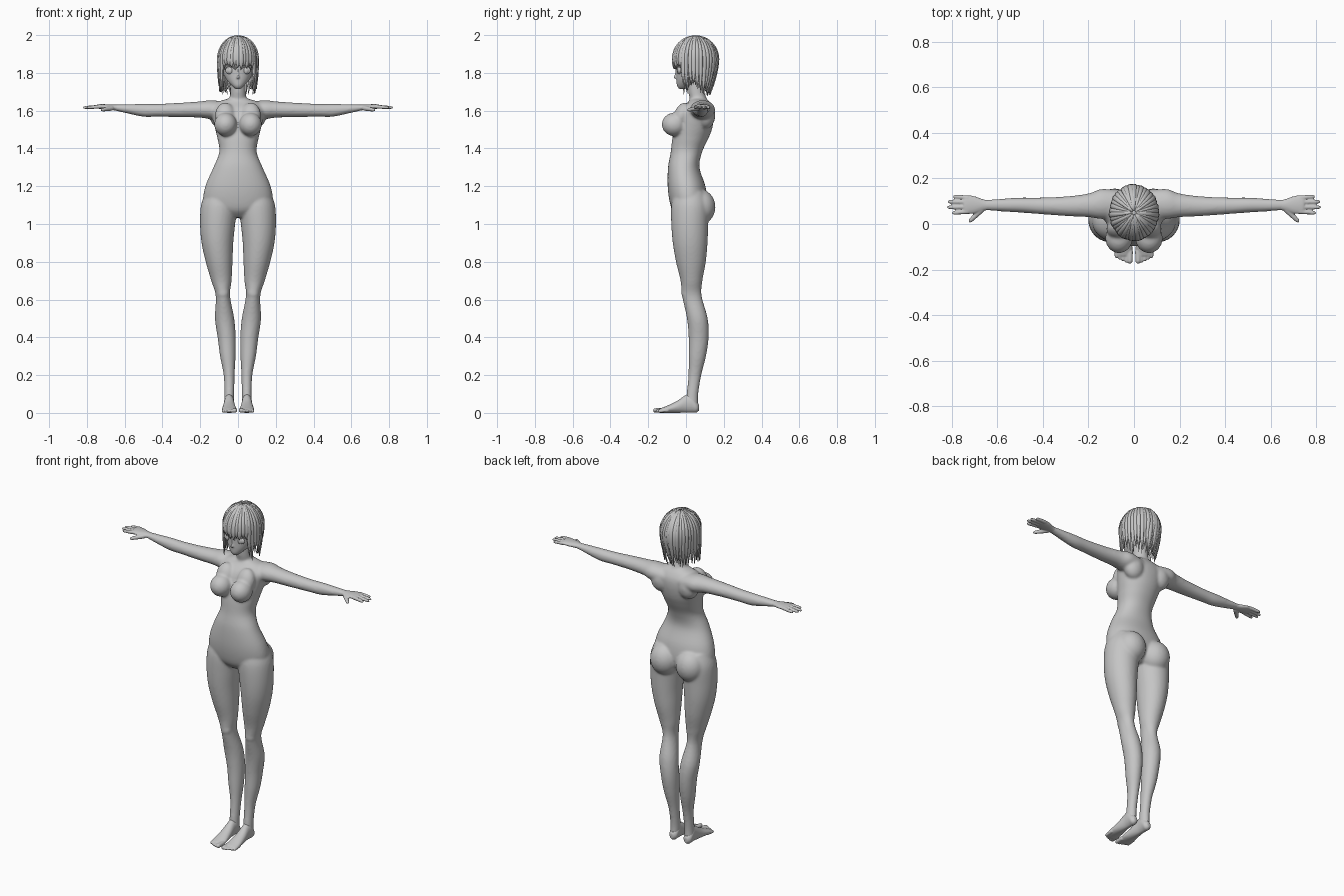
import bpy, bmesh, math, random
from mathutils import Vector, Matrix

if "Cube" in bpy.data.objects:
    bpy.data.objects.remove(bpy.data.objects["Cube"])

random.seed(4)
grey = bpy.data.materials.new("plain grey")
grey.diffuse_color = (0.56, 0.56, 0.56, 1)
grey.use_nodes = True
grey.node_tree.nodes["Principled BSDF"].inputs["Base Color"].default_value = grey.diffuse_color

AXES = {'z': ((1, 0, 0), (0, 1, 0)), 'x': ((0, 1, 0), (0, 0, 1)), 'y': ((1, 0, 0), (0, 0, 1))}


def spline(rows, sub):
    """Catmull-Rom interpolation of equal-length tuples."""
    out = []
    for i in range(len(rows) - 1):
        p0, p1, p2, p3 = rows[max(i - 1, 0)], rows[i], rows[i + 1], rows[min(i + 2, len(rows) - 1)]
        for k in range(sub):
            t = k / sub
            out.append([0.5 * (2 * b + (c - a) * t + (2 * a - 5 * b + 4 * c - d) * t * t
                               + (3 * b - a - 3 * c + d) * t ** 3)
                        for a, b, c, d in zip(p0, p1, p2, p3)])
    return out + [list(rows[-1])]


def skin_rings(bm, rings):
    rings = [[bm.verts.new(p) for p in r] for r in rings]
    n = len(rings[0])
    for a, b in zip(rings, rings[1:]):
        for i in range(n):
            bm.faces.new((a[i], a[(i + 1) % n], b[(i + 1) % n], b[i]))
    bm.faces.new(rings[0][::-1])
    bm.faces.new(rings[-1])


def loft(bm, rows, axis, side=1, n=32, sub=5, power=2.0):
    """rows: x, y, z, radius u, radius v; rings square to the axis."""
    u, v = (Vector(a) for a in AXES[axis])
    rings = []
    for x, y, z, ru, rv in spline(rows, sub):
        ring = []
        for i in range(n):
            a = 2 * math.pi * i / n
            c, s = math.cos(a), math.sin(a)
            c = math.copysign(abs(c) ** (2 / power), c)
            s = math.copysign(abs(s) ** (2 / power), s)
            p = Vector((x, y, z)) + u * ru * c + v * rv * s
            p.x *= side
            ring.append(p)
        rings.append(ring)
    skin_rings(bm, rings)


def ball(bm, centre, radii, tilt=0.0):
    m = Matrix.Translation(centre) @ Matrix.Rotation(tilt, 4, 'X') @ Matrix.Diagonal((*radii, 1))
    bmesh.ops.create_uvsphere(bm, u_segments=28, v_segments=18, radius=1, matrix=m)


def limb(bm, a, b, r0, r1):
    """Rounded finger or toe from a to b."""
    a, b = Vector(a), Vector(b)
    d = b - a
    u = d.cross(Vector((0, 0, 1))).normalized()
    v = d.cross(u).normalized()
    rings = []
    for t, k in ((0, .7), (.05, 1), (.35, 1), (.65, 1), (.85, .95), (.95, .7), (1, .3)):
        r = (r0 + (r1 - r0) * t) * k
        rings.append([a + d * t + (u * math.cos(w) + v * math.sin(w)) * r
                      for w in (i * math.pi / 6 for i in range(12))])
    skin_rings(bm, rings)


def finish(bm, name, voxel=0, smooth=0):
    bmesh.ops.recalc_face_normals(bm, faces=bm.faces[:])
    me = bpy.data.meshes.new(name)
    bm.to_mesh(me)
    bm.free()
    ob = bpy.data.objects.new(name, me)
    bpy.context.collection.objects.link(ob)
    if voxel:
        m = ob.modifiers.new("fuse", 'REMESH')
        m.mode, m.voxel_size = 'VOXEL', voxel
        m = ob.modifiers.new("soften", 'SMOOTH')
        m.factor, m.iterations = 0.5, smooth
        dg = bpy.context.evaluated_depsgraph_get()
        fused = bpy.data.meshes.new_from_object(ob.evaluated_get(dg))
        ob.modifiers.clear()
        ob.data = fused
    ob.data.materials.clear()
    ob.data.materials.append(grey)
    for p in ob.data.polygons:
        p.use_smooth = True
        p.material_index = 0
    return ob


# Body: torso, neck, legs and arms fused into one skin
bm = bmesh.new()
loft(bm, [(0, .065, 1.665, .045, .04), (0, .068, 1.645, .11, .058), (0, .06, 1.61, .142, .085),
          (0, .05, 1.56, .134, .098), (0, .037, 1.5, .12, .1), (0, .022, 1.45, .108, .095),
          (0, .002, 1.38, .099, .083), (0, -.012, 1.3, .13, .083), (0, .003, 1.2, .173, .1),
          (0, .013, 1.12, .183, .1), (0, .015, 1.07, .15, .085), (0, .015, 1.035, .07, .05)],
     'z', n=48, power=2.15)
loft(bm, [(0, .068, 1.62, .06, .055), (0, .065, 1.66, .046, .046), (0, .055, 1.7, .041, .043),
          (0, .05, 1.78, .04, .043)], 'z')
for s in (1, -1):
    loft(bm, [(.095, .02, 1.17, .075, .08), (.1, .022, 1.1, .096, .1), (.108, .02, 1.0, .093, .098),
              (.109, .022, .9, .084, .092), (.1, .026, .8, .071, .079), (.088, .029, .7, .054, .058),
              (.08, .031, .62, .038, .052), (.071, .06, .5, .051, .055), (.06, .067, .4, .048, .053),
              (.054, .06, .3, .041, .046), (.047, .047, .2, .029, .034), (.046, .034, .1, .026, .031),
              (.047, .03, .04, .026, .034)], 'z', s)
    ball(bm, (s * .08, .003, .635), (.032, .028, .038))             # knee
    ball(bm, (s * .085, .076, 1.09), (.083, .08, .092))             # seat
    ball(bm, (s * .066, -.062, 1.527), (.06, .066, .062))           # bust
    ball(bm, (s * .068, -.022, 1.575), (.053, .042, .07), -.35)
    ball(bm, (s * .09, .105, 1.575), (.06, .05, .07))               # shoulder blade
    loft(bm, [(.05, .085, 1.6, .06, .045), (.14, .088, 1.605, .066, .05), (.2, .082, 1.606, .052, .043),
              (.3, .078, 1.604, .043, .038), (.42, .08, 1.602, .036, .034), (.5, .083, 1.602, .033, .034),
              (.58, .083, 1.609, .028, .025), (.65, .083, 1.616, .023, .016), (.67, .083, 1.617, .023, .014)],
         'x', s)
finish(bm, "body", .007, 7)

# Hands and feet, fused more finely to keep fingers and toes
bm = bmesh.new()
for s in (1, -1):
    loft(bm, [(.63, .083, 1.615, .021, .016), (.66, .083, 1.617, .025, .015), (.7, .084, 1.62, .038, .014),
              (.735, .085, 1.622, .041, .012), (.748, .085, 1.622, .036, .009)], 'x', s)
    for y0, y1, x in ((.055, .048, .8), (.075, .073, .821), (.096, .098, .818), (.115, .121, .795)):
        limb(bm, (s * .725, y0, 1.622), (s * x, y1, 1.616), .0105, .0085)
    limb(bm, (s * .665, .067, 1.614), (s * .725, .008, 1.603), .014, .009)
    loft(bm, [(.047, .07, .028, .01, .015), (.047, .055, .032, .024, .03), (.047, .03, .05, .027, .049),
              (.047, 0, .048, .027, .047), (.047, -.05, .031, .033, .031), (.046, -.1, .019, .039, .019),
              (.046, -.14, .011, .036, .011)], 'y', s)
    for i in range(5):
        x = .017 + .0148 * i
        r = .0125 if i == 0 else .0088
        limb(bm, (s * x, -.115 + .006 * i, .014), (s * (x + .001), -.178 + .007 * i + (.004 if i == 0 else 0), r),
             r, r)
finish(bm, "hands_and_feet", .004, 2)

# Head with nose, lips and ears
bm = bmesh.new()
loft(bm, [(0, -.02, 1.714, .012, .014), (0, -.012, 1.73, .031, .035), (0, .012, 1.76, .059, .063),
          (0, .031, 1.8, .078, .083), (0, .045, 1.85, .088, .099), (0, .05, 1.9, .091, .106),
          (0, .05, 1.95, .074, .087), (0, .05, 1.982, .03, .04)], 'z', n=40)
loft(bm, [(0, -.045, 1.768, .007, .008), (0, -.054, 1.776, .008, .013), (0, -.05, 1.79, .005, .01),
          (0, -.05, 1.82, .004, .006)], 'z', n=16)
ball(bm, (0, -.043, 1.749), (.014, .006, .004))
ball(bm, (0, -.041, 1.741), (.011, .006, .004))
for s in (1, -1):
    ball(bm, (s * .083, .045, 1.81), (.01, .02, .028))
finish(bm, "head", .004, 3)

# Eyes: bulging ball, raised iris and upper lid line
bm = bmesh.new()
for s in (1, -1):
    ball(bm, (s * .042, -.034, 1.813), (.025, .012, .02))
    ball(bm, (s * .042, -.041, 1.813), (.014, .008, .017))
    rings = []
    for i in range(13):
        a = math.pi * (.02 + .96 * i / 12)
        x, z = .042 + .027 * math.cos(a), 1.814 + .021 * math.sin(a)
        y = .033 - .088 * math.sqrt(1 - (x / .083) ** 2)
        r = .0012 + .003 * math.sin(a)
        rings.append([(s * (x + r * math.cos(w) * math.cos(a)), y + r * math.sin(w),
                       z + r * math.cos(w) * math.sin(a)) for w in (k * math.pi / 4 for k in range(8))])
    skin_rings(bm, rings)
finish(bm, "eyes")

# Hair: scalp shell, open over the face
bm = bmesh.new()
ball(bm, (0, .05, 1.872), (.1, .114, .12))
low = [f for f in bm.faces if f.calc_center_median().z < (1.86 if f.calc_center_median().y < .0 else 1.79)]
bmesh.ops.delete(bm, geom=low, context='FACES')
finish(bm, "hair_scalp")


def lock(bm, a, scale, tip, width):
    """One flattened tapering strand from the crown down to the tip height."""
    back = max(0, -math.cos(a))
    rx, ry, rz = .104 * scale, .119 * scale, .122 * scale
    tang = Vector((math.cos(a) * rx, math.sin(a) * ry, 0)).normalized()
    rings = []
    for k in range(17):
        if k <= 8:                                   # over the skull
            phi = .08 + (math.pi / 2 - .08) * k / 8
            h, v, w = math.sin(phi), math.cos(phi), .25 + .75 * math.sin(phi)
            z = 1.872 + rz * v
        else:                                        # hanging free
            t = (k - 8) / 8
            h, v, w = 1 - .32 * back * t ** 1.6 - .04 * t * t, 0, max(.05, 1 - t ** 2.2)
            z = 1.872 + (tip - 1.872) * t
        c = Vector((math.sin(a) * rx * h, .05 - math.cos(a) * ry * h, z))
        nrm = Vector((math.sin(a) * h, -math.cos(a) * h, v)).normalized()
        ring = []
        for i in range(8):
            b = i * math.pi / 4
            ring.append(c + tang * width * w * math.cos(b) + nrm * .0065 * (.3 + .7 * w) * math.sin(b))
        rings.append(ring)
    skin_rings(bm, rings)


# Hair strands: short fringe in front, long at sides and back, two layers
bm = bmesh.new()
for layer, (count, scale) in enumerate(((38, 1.0), (34, .93))):
    for i in range(count):
        a = 2 * math.pi * (i + .5 * layer) / count
        a = (a + math.pi) % (2 * math.pi) - math.pi
        if abs(a) < .88:
            tip = 1.832 + random.uniform(-.012, .008)
        else:
            tip = 1.705 + random.uniform(-.022, .04) - .005 * layer
        lock(bm, a + random.uniform(-.02, .02), scale + random.uniform(-.015, .015), tip,
             .0125 * random.uniform(.9, 1.2))
finish(bm, "hair_strands")
